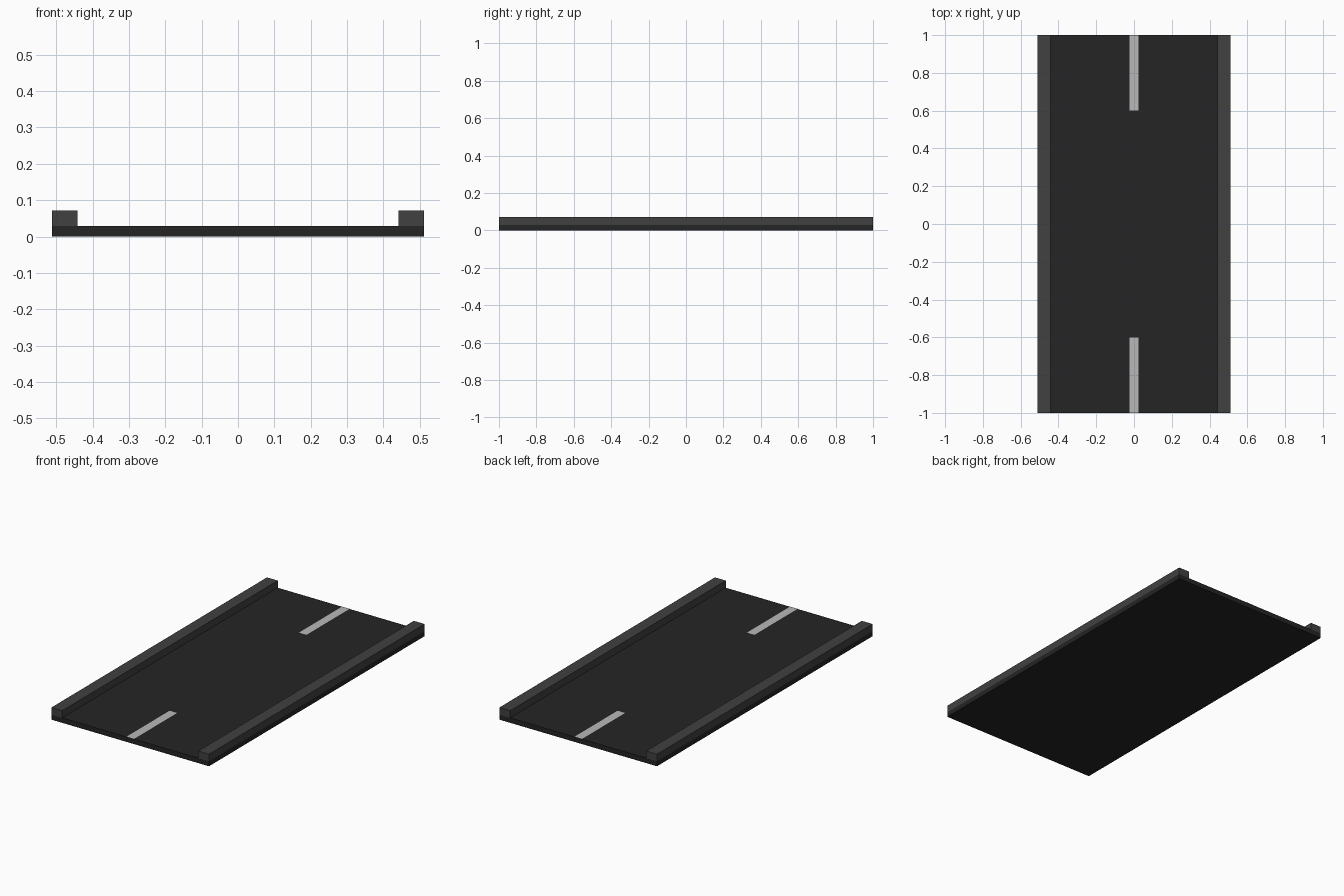
import bpy

if "Cube" in bpy.data.objects:
    bpy.data.objects.remove(bpy.data.objects["Cube"])

ROAD_TOP = 0.029
HALF_W = 0.512


def material(name, value):
    mat = bpy.data.materials.new(name)
    mat.diffuse_color = (value, value, value, 1)
    mat.use_nodes = True
    mat.node_tree.nodes["Principled BSDF"].inputs["Base Color"].default_value = mat.diffuse_color
    return mat


def box(name, x, y, z, mat):
    """Box spanning the (min, max) ranges x, y and z."""
    bpy.ops.mesh.primitive_cube_add(size=1)
    ob = bpy.context.object
    ob.name = name
    ob.location = [(r[0] + r[1]) / 2 for r in (x, y, z)]
    ob.scale = [r[1] - r[0] for r in (x, y, z)]
    bpy.ops.object.transform_apply(location=True, rotation=True, scale=True)
    ob.data.materials.append(mat)
    return ob


asphalt = material("asphalt", 0.018)
kerb_grey = material("kerb_grey", 0.052)
paint = material("paint", 0.48)

# Road slab
box("road_slab", (-HALF_W, HALF_W), (-1, 1), (0, ROAD_TOP), asphalt)

# Kerbs resting on both long edges
for side, x in (("left", (-HALF_W, -0.442)), ("right", (0.442, HALF_W))):
    box(f"kerb_{side}", x, (-1, 1), (ROAD_TOP, 0.071), kerb_grey)

# Painted centre dashes at both ends, a hair above the asphalt
for end, y in (("front", -0.8), ("back", 0.8)):
    bpy.ops.mesh.primitive_plane_add(size=1, location=(0, y, ROAD_TOP + 0.0008))
    dash = bpy.context.object
    dash.name = f"centre_dash_{end}"
    dash.scale = (0.049, 0.4, 1)
    bpy.ops.object.transform_apply(location=True, rotation=True, scale=True)
    dash.data.materials.append(paint)
